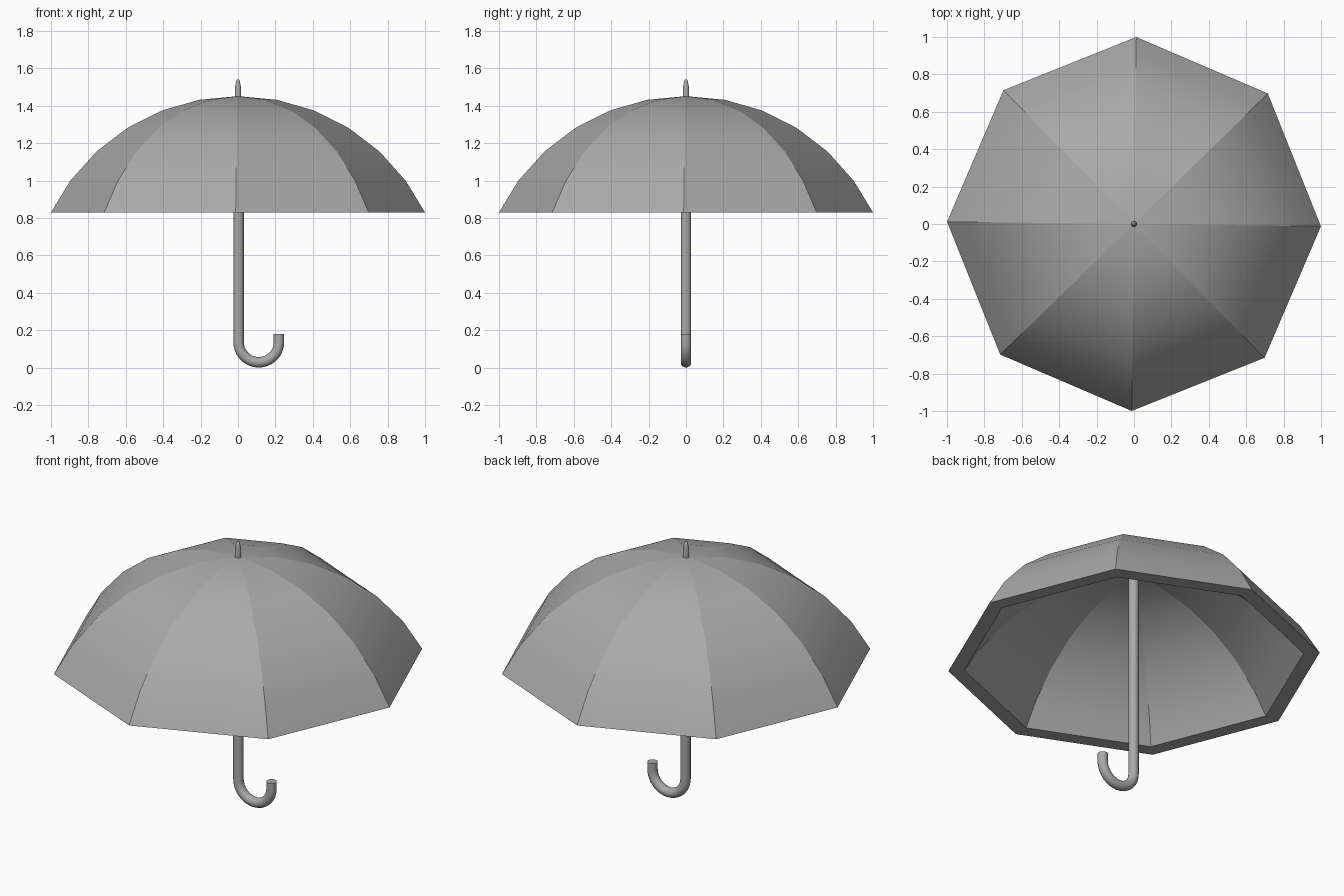
import bpy, bmesh
from math import sin, cos, pi, radians, sqrt, acos
from mathutils import Vector

cube = bpy.data.objects.get("Cube")
if cube:
    bpy.data.objects.remove(cube, do_unlink=True)

grey = bpy.data.materials.new("plain_grey")
grey.use_nodes = True
grey.diffuse_color = (0.4, 0.4, 0.4, 1)
grey.node_tree.nodes["Principled BSDF"].inputs["Base Color"].default_value = grey.diffuse_color

RIM_Z, CENTRE_Z = 0.83, 0.336


def finish(bm, name):
    bmesh.ops.recalc_face_normals(bm, faces=bm.faces)
    mesh = bpy.data.meshes.new(name)
    bm.to_mesh(mesh)
    bm.free()
    mesh.materials.append(grey)
    obj = bpy.data.objects.new(name, mesh)
    bpy.context.collection.objects.link(obj)
    return obj


def bridge(bm, a, b):
    """Join two rings of vertices with quads."""
    n = len(a)
    return [bm.faces.new((a[i], a[(i + 1) % n], b[(i + 1) % n], b[i])) for i in range(n)]


def smooth(obj, angle=35):
    bpy.ops.object.select_all(action='DESELECT')
    obj.select_set(True)
    bpy.context.view_layer.objects.active = obj
    bpy.ops.object.shade_smooth_by_angle(angle=radians(angle))


def arc_profile(radius):
    """Dome arc from near the apex to the flat rim plane."""
    rim_angle = acos((RIM_Z - CENTRE_Z) / radius)
    angles = [radians(10.7) * i for i in range(1, 6)] + [rim_angle]
    return [(radius * sin(a), CENTRE_Z + radius * cos(a)) for a in angles]


# Canopy: eight panels, a thick shell with a flat rim
bm = bmesh.new()
SIDES, TURN = 8, radians(-0.7)


def dome(radius):
    rings = [[bm.verts.new((r * cos(TURN + 2 * pi * i / SIDES),
                            r * sin(TURN + 2 * pi * i / SIDES), z))
              for i in range(SIDES)] for r, z in arc_profile(radius)]
    apex = bm.verts.new((0, 0, CENTRE_Z + radius))
    for i in range(SIDES):
        bm.faces.new((apex, rings[0][i], rings[0][(i + 1) % SIDES]))
    for a, b in zip(rings, rings[1:]):
        bridge(bm, a, b)
    # Crisp ribs between the panels
    columns = [[apex] + [ring[i] for ring in rings] for i in range(SIDES)]
    for column in columns:
        for u, v in zip(column, column[1:]):
            bm.edges.get((u, v)).smooth = False
    return rings[-1]


outer_rim = dome(1.115)
inner_rim = dome(1.038)
rim_faces = bridge(bm, outer_rim, inner_rim)
for f in bm.faces:
    f.smooth = True
for f in rim_faces:
    f.smooth = False
    for e in f.edges:
        e.smooth = False
finish(bm, "canopy")

# Shaft with hooked handle: one round tube swept along a flat path
TUBE, HOOK = 0.028, 0.108
HOOK_Z = TUBE + HOOK
STEPS = 18
path = [(0.003, 1.42, 0)]
for i in range(STEPS + 1):
    a = pi * i / STEPS
    path.append((0.003 + HOOK - HOOK * cos(a), HOOK_Z - HOOK * sin(a), a))
path.append((0.003 + 2 * HOOK, 0.18, pi))

bm = bmesh.new()
rings = []
for x, z, a in path:
    side = Vector((cos(a), 0, sin(a)))
    rings.append([bm.verts.new(Vector((x, 0, z)) + TUBE * (side * cos(t) + Vector((0, sin(t), 0))))
                  for t in (2 * pi * k / 20 for k in range(20))])
for a, b in zip(rings, rings[1:]):
    bridge(bm, a, b)
bm.faces.new(rings[0])
bm.faces.new(rings[-1])
smooth(finish(bm, "shaft_and_handle"))

# Tip: short tapered ferrule above the canopy
bm = bmesh.new()
profile = [(0.017, 1.42), (0.017, 1.485), (0.014, 1.51), (0.009, 1.535), (0.005, 1.54)]
rings = [[bm.verts.new((r * cos(2 * pi * k / 16), r * sin(2 * pi * k / 16), z))
          for k in range(16)] for r, z in profile]
for a, b in zip(rings, rings[1:]):
    bridge(bm, a, b)
bm.faces.new(rings[0])
bm.faces.new(rings[-1])
smooth(finish(bm, "ferrule"))
